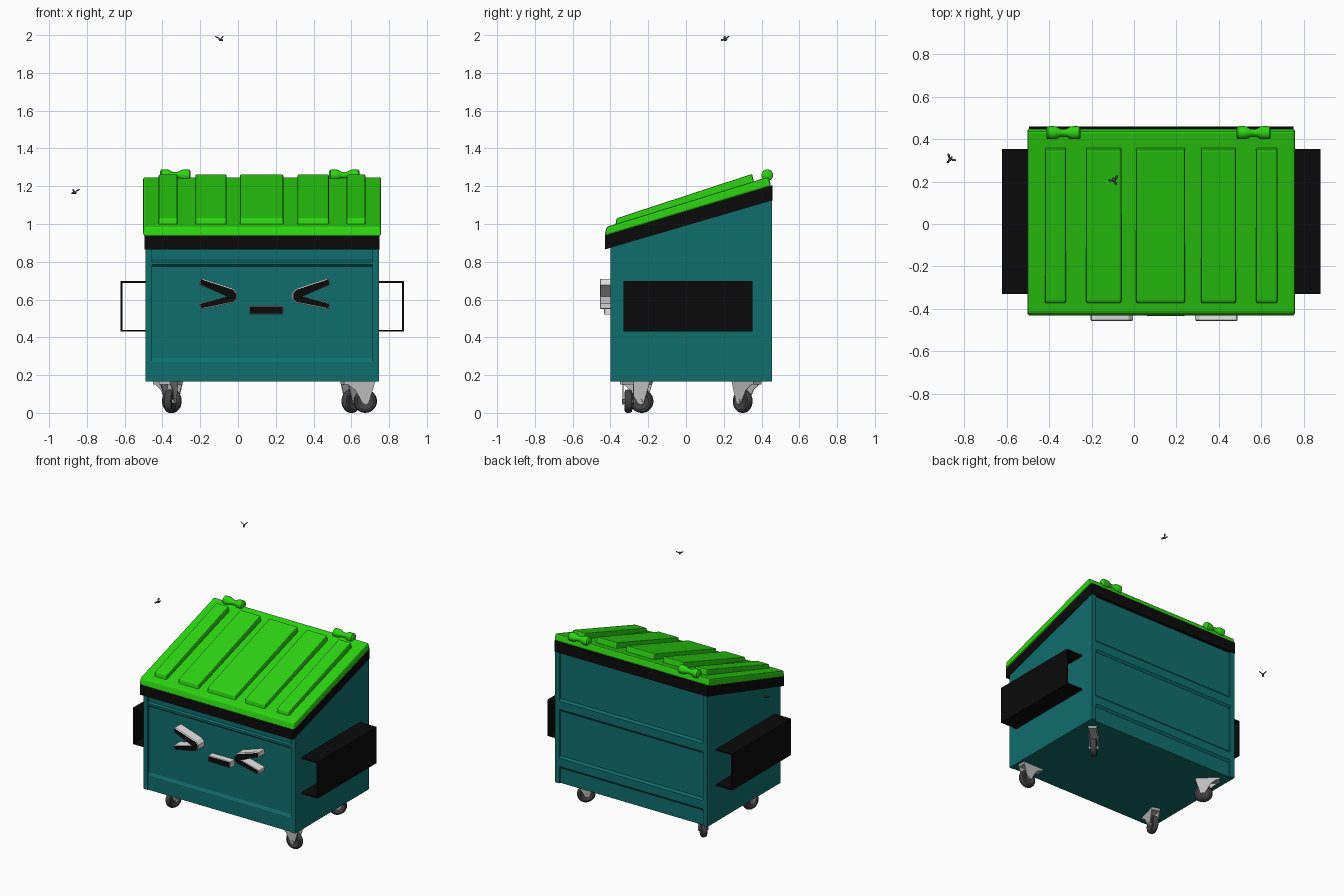
import bpy, bmesh, math
from mathutils import Matrix, Vector

if "Cube" in bpy.data.objects:
    bpy.data.objects.remove(bpy.data.objects["Cube"])


def material(name, r, g, b):
    m = bpy.data.materials.new(name)
    m.use_nodes = True
    m.diffuse_color = (r, g, b, 1)
    m.node_tree.nodes["Principled BSDF"].inputs["Base Color"].default_value = (r, g, b, 1)
    return m


TEAL = material("teal paint", 0.005, 0.155, 0.15)
GREEN = material("bright green plastic", 0.026, 0.66, 0.006)
BLACK = material("black", 0.003, 0.003, 0.003)
WHITE = material("white", 0.85, 0.85, 0.85)
STEEL = material("light steel", 0.5, 0.5, 0.5)
RUBBER = material("dark rubber", 0.055, 0.055, 0.055)
FLY = material("fly grey", 0.06, 0.06, 0.06)

MID = 0.128            # x of the bin's own centre
LEFT, RIGHT = -0.49, 0.746


def finish(name, bm, *mats, smooth=False, bevel=0):
    bmesh.ops.recalc_face_normals(bm, faces=bm.faces)
    me = bpy.data.meshes.new(name)
    bm.to_mesh(me)
    bm.free()
    for m in mats:
        me.materials.append(m)
    ob = bpy.data.objects.new(name, me)
    bpy.context.collection.objects.link(ob)
    if bevel:
        mod = ob.modifiers.new("bevel", "BEVEL")
        mod.width, mod.segments, mod.limit_method = bevel, 2, "ANGLE"
    if smooth:
        bpy.ops.object.select_all(action="DESELECT")
        ob.select_set(True)
        bpy.context.view_layer.objects.active = ob
        bpy.ops.object.shade_smooth_by_angle(angle=math.radians(40))
    return ob


def prism_mesh(points, axis, a, b, matrix=Matrix()):
    """Extrude a 2D outline along x or y from a to b."""
    bm = bmesh.new()
    place = (lambda p, t: (t, *p)) if axis == "x" else (lambda p, t: (p[0], t, p[1]))
    rings = [[bm.verts.new(matrix @ Vector(place(p, t))) for p in points] for t in (a, b)]
    for ring in rings:
        bm.faces.new(ring)
    n = len(points)
    for i in range(n):
        j = (i + 1) % n
        bm.faces.new((rings[0][i], rings[0][j], rings[1][j], rings[1][i]))
    return bm


def prism(name, points, axis, a, b, mat, matrix=Matrix(), bevel=0):
    return finish(name, prism_mesh(points, axis, a, b, matrix), mat, bevel=bevel)


def lathe(name, profile, matrix, mat, steps=28):
    """Revolve (radius, along) points about local y."""
    bm = bmesh.new()
    rings = []
    for r, t in profile:
        angles = [2 * math.pi * k / steps for k in range(steps)]
        rings.append([bm.verts.new(matrix @ Vector((r * math.cos(a), t, r * math.sin(a))))
                      for a in angles])
    for lo, hi in zip(rings, rings[1:]):
        for k in range(steps):
            j = (k + 1) % steps
            bm.faces.new((lo[k], lo[j], hi[j], hi[k]))
    bm.faces.new(rings[0])
    bm.faces.new(rings[-1])
    return finish(name, bm, mat, smooth=True)


# Bin body: corner posts with a ribbed, slightly recessed panel between them
post = [(-0.4, 0.165), (-0.4, 0.9), (0.455, 1.16), (0.455, 0.165)]
prism("left_end_panel", post, "x", RIGHT - 0.035, RIGHT, TEAL)
prism("right_end_panel", post, "x", LEFT, LEFT + 0.035, TEAL)

front = [(-0.395, 0.165), (-0.395, 0.27), (-0.385, 0.29), (-0.385, 0.775),
         (-0.396, 0.785), (-0.396, 0.8), (-0.386, 0.81), (-0.386, 0.9)]
back = [(0.443, 1.155)]
for z in (0.74, 0.32):
    back += [(0.443, z + 0.045), (0.455, z + 0.03), (0.455, z - 0.03), (0.443, z - 0.045)]
back.append((0.443, 0.165))
prism("ribbed_body", front + back, "x", LEFT + 0.035, RIGHT - 0.035, TEAL)

# Sloping rim and lid
prism("rim", [(-0.43, 0.865), (-0.43, 0.94), (0.458, 1.205), (0.458, 1.125)],
      "x", LEFT - 0.004, RIGHT + 0.004, BLACK)
prism("lid", [(-0.432, 0.935), (-0.42, 0.985), (0.438, 1.25), (0.45, 1.2)],
      "x", -0.502, 0.758, GREEN, bevel=0.01)
rib = [(-0.375, 0.985), (-0.368, 1.03), (0.35, 1.265), (0.362, 1.21)]
for i, (centre, width) in enumerate([(-0.37, 0.1), (-0.143, 0.166), (0.125, 0.23),
                                     (0.398, 0.166), (0.625, 0.1)]):
    prism(f"lid_rib_{i + 1}", rib, "x", centre - width / 2, centre + width / 2, GREEN, bevel=0.008)

# Waisted hinge barrels along the back of the lid
half = [(0.022, 0.08), (0.03, 0.074), (0.031, 0.045), (0.028, 0.032), (0.018, 0.014)]
barrel = [(r, -t) for r, t in half] + half[::-1]
for side, x in (("right", -0.332), ("left", 0.563)):
    turn = Matrix.Translation((x, 0.43, 1.258)) @ Matrix.Rotation(math.pi / 2, 4, "Z")
    lathe(f"{side}_hinge", barrel, turn, GREEN, 20)

# Fork pockets: thin channels open toward the body
for side, s in (("left", 1), ("right", -1)):
    inner, outer = 0.615, 0.75
    channel = [(inner, 0.43), (outer, 0.43), (outer, 0.698), (inner, 0.698),
               (inner, 0.688), (outer - 0.01, 0.688), (outer - 0.01, 0.44), (inner, 0.44)]
    prism(f"{side}_fork_pocket", [(MID + s * x, z) for x, z in channel],
          "y", -0.33, 0.352, BLACK)


# Face: raised white shapes with an inset black front
def face_part(name, points, depth):
    bm = prism_mesh(points, "y", -0.38, depth)
    bmesh.ops.recalc_face_normals(bm, faces=bm.faces)
    bm.faces.ensure_lookup_table()
    front_face = bm.faces[1]
    bmesh.ops.inset_region(bm, faces=[front_face], thickness=0.006, depth=0.004)
    for f in bm.faces:
        if f.calc_center_median().y < depth - 0.003:
            f.material_index = 1
    finish(name, bm, WHITE, BLACK)


chevron = [(-0.2, 0.71), (-0.185, 0.71), (-0.025, 0.658), (-0.004, 0.635), (-0.004, 0.603),
           (-0.025, 0.583), (-0.185, 0.55), (-0.2, 0.553), (-0.205, 0.58),
           (-0.06, 0.617), (-0.205, 0.678)]
face_part("right_eye", chevron, -0.452)
face_part("left_eye", [(0.283 - x, z) for x, z in chevron], -0.452)
face_part("mouth", [(0.06, 0.522), (0.06, 0.568), (0.24, 0.568), (0.24, 0.522)], -0.43)

# Swivel casters, each turned its own way (trail is local +x)
tyre = [(0.03, -0.014), (0.045, -0.021), (0.056, -0.018), (0.062, -0.008)]
tyre += [(r, -t) for r, t in tyre[::-1]]
fork = [(-0.07, 0.165), (0.095, 0.165), (0.075, 0.1), (0.06, 0.05), (0.045, 0.042),
        (0.028, 0.05), (-0.01, 0.12)]
for name, x, y, turn in (("front_left", 0.632, -0.305, 0), ("front_right", -0.37, -0.275, 75),
                         ("back_left", 0.63, 0.33, 225), ("back_right", -0.38, 0.33, -45)):
    m = Matrix.Translation((x, y, 0)) @ Matrix.Rotation(math.radians(turn), 4, "Z")
    hub = m @ Matrix.Translation((0.042, 0, 0.062))
    lathe(f"{name}_wheel", tyre, hub, RUBBER)
    lathe(f"{name}_axle", [(0.012, -0.034), (0.012, 0.034)], hub, STEEL, 12)
    for s in (-1, 1):
        prism(f"{name}_fork_{'inner' if s < 0 else 'outer'}", fork, "y",
              s * 0.025, s * 0.03, STEEL, m)
    prism(f"{name}_swivel_plate", [(-0.07, 0.15), (0.09, 0.15), (0.095, 0.166), (-0.07, 0.166)],
          "y", -0.03, 0.03, STEEL, m)


# Two little flies: body, head and a pair of wings
def fly(name, place, turn):
    base = Matrix.Translation(place) @ Matrix.Rotation(turn, 4, "Z")
    bm = bmesh.new()
    blobs = [((0, 0, -0.006), (0.007, 0.016, 0.007), 0), ((0, -0.017, -0.008), (0.006,) * 3, 0)]
    blobs += [((s * 0.015, 0.008, 0.006), (0.014, 0.006, 0.003), s) for s in (-1, 1)]
    for pos, size, s in blobs:
        m = base @ Matrix.Translation(pos) @ Matrix.Rotation(-s * 0.6, 4, "Y")
        m = m @ Matrix.Rotation(s * 0.5, 4, "Z") @ Matrix.Diagonal((*size, 1))
        bmesh.ops.create_uvsphere(bm, u_segments=10, v_segments=6, radius=1, matrix=m)
    finish(name, bm, FLY, smooth=True)


fly("upper_fly", (-0.093, 0.205, 1.982), 0.5)
fly("side_fly", (-0.865, 0.305, 1.172), -0.7)
